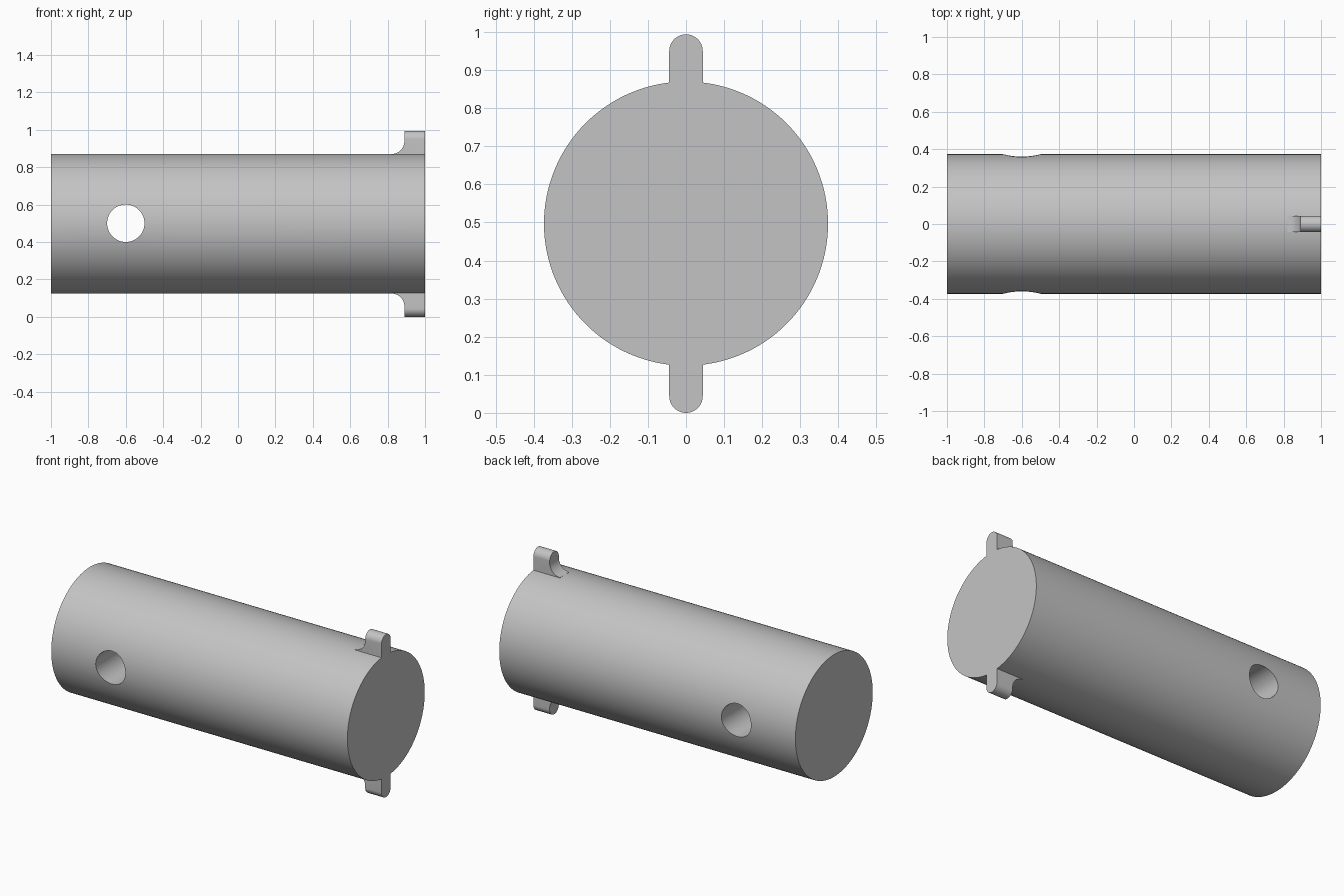
import bpy
import bmesh
from math import cos, sin, pi, radians
from mathutils import Matrix, Vector

if "Cube" in bpy.data.objects:
    bpy.data.objects.remove(bpy.data.objects["Cube"], do_unlink=True)

MID_Z, RADIUS = 0.497, 0.373
LUG_HALF, LUG_FACE, FILLET = 0.044, 0.89, 0.07

steel = bpy.data.materials.new("plain grey")
steel.use_nodes = True
steel.diffuse_color = (0.55, 0.55, 0.55, 1)
steel.node_tree.nodes["Principled BSDF"].inputs["Base Color"].default_value = (0.55, 0.55, 0.55, 1)


def arc(cx, cy, r, start, end, steps):
    angles = [radians(start + (end - start) * i / steps) for i in range(steps + 1)]
    return [(cx + r * cos(a), cy + r * sin(a)) for a in angles]


def prism(name, points, sweep):
    """Extrude a closed 3D outline along a vector."""
    bm = bmesh.new()
    face = bm.faces.new([bm.verts.new(p) for p in points])
    new = bmesh.ops.extrude_face_region(bm, geom=[face])["geom"]
    bmesh.ops.translate(bm, verts=[v for v in new if isinstance(v, bmesh.types.BMVert)], vec=Vector(sweep))
    bmesh.ops.recalc_face_normals(bm, faces=bm.faces)
    mesh = bpy.data.meshes.new(name)
    bm.to_mesh(mesh)
    bm.free()
    mesh.materials.append(steel)
    obj = bpy.data.objects.new(name, mesh)
    bpy.context.collection.objects.link(obj)
    return obj


def combine(target, tool, operation):
    """Apply a boolean and discard the tool."""
    mod = target.modifiers.new(operation.lower(), 'BOOLEAN')
    mod.object, mod.operation, mod.solver = tool, operation, 'EXACT'
    bpy.context.view_layer.objects.active = target
    bpy.ops.object.modifier_apply(modifier=mod.name)
    bpy.data.objects.remove(tool, do_unlink=True)


# Solid round body
circle = arc(0, MID_Z, RADIUS, 0, 360, 128)[:-1]
pin = prism("pin_body", [(-1, y, z) for y, z in circle], (2, 0, 0))

# Cross hole through the far end
hole = arc(-0.6, MID_Z + 0.003, 0.1, 0, 360, 64)[:-1]
combine(pin, prism("cross_hole", [(x, -1, z) for x, z in hole], (0, 2, 0)), 'DIFFERENCE')

# Round-ended lugs above and below, with a concave fillet behind each
base = RADIUS - 0.12
tip = MID_Z - LUG_HALF
end_outline = [(-LUG_HALF, base), (LUG_HALF, base)] + arc(0, tip, LUG_HALF, 0, 180, 24)
side_outline = [(1, base - 0.1), (1, 0.6), (LUG_FACE, 0.6)]
side_outline += arc(LUG_FACE - FILLET, RADIUS + FILLET, FILLET, 0, -90, 16)
side_outline += [(LUG_FACE - FILLET, base - 0.1)]
for name, side in (("upper_lug", 1), ("lower_lug", -1)):
    lug = prism(name, [(0.7, y, MID_Z + side * h) for y, h in end_outline], (0.3, 0, 0))
    limit = prism("lug_limit", [(x, -0.2, MID_Z + side * h) for x, h in side_outline], (0, 0.4, 0))
    combine(lug, limit, 'INTERSECT')
    combine(pin, lug, 'UNION')

# Smooth round faces, crisp edges
bpy.ops.object.select_all(action='DESELECT')
pin.select_set(True)
bpy.context.view_layer.objects.active = pin
bpy.ops.object.shade_smooth_by_angle(angle=radians(30))
